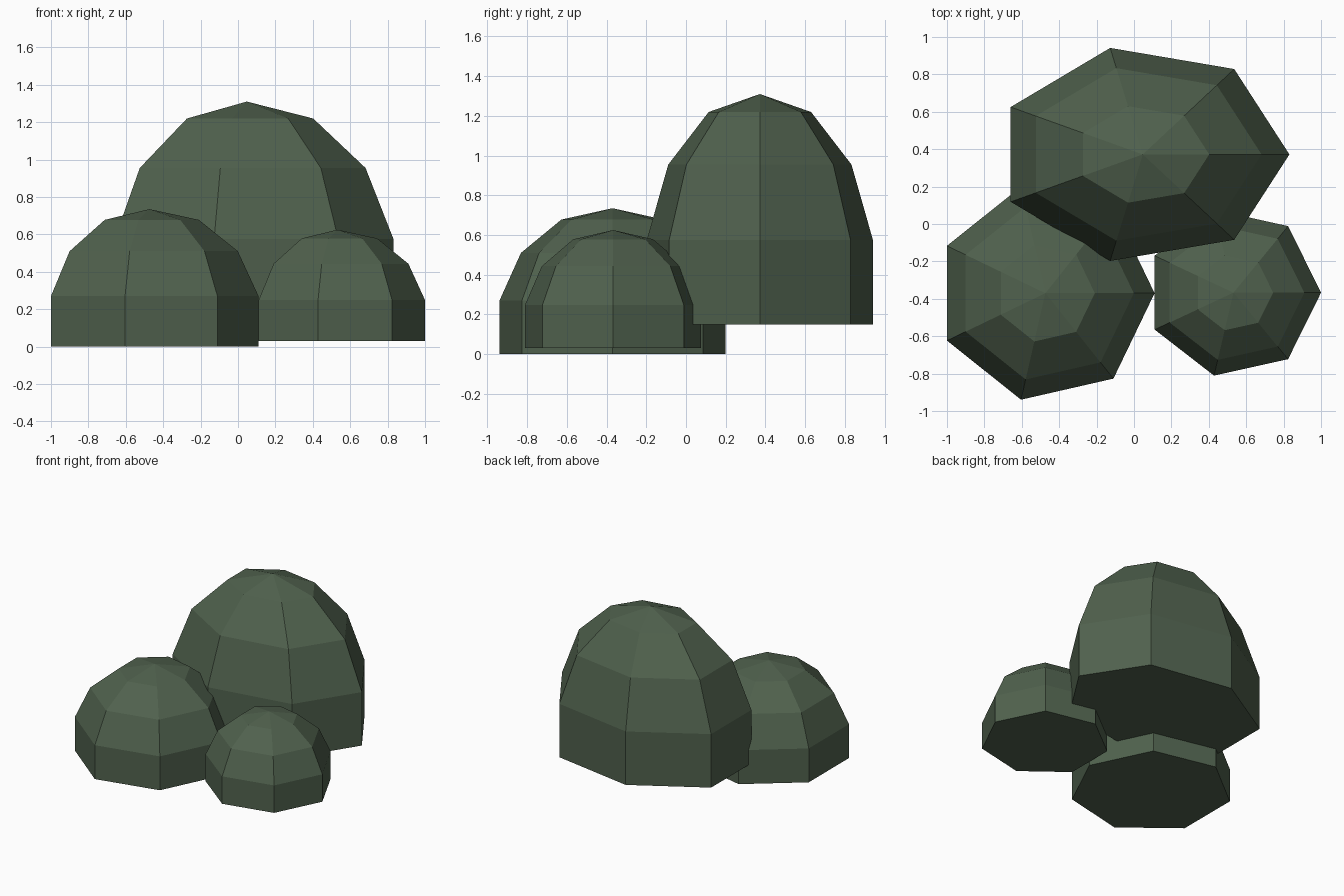
import bpy, bmesh
from math import cos, sin, tau

if "Cube" in bpy.data.objects:
    bpy.data.objects.remove(bpy.data.objects["Cube"])

SIDES = 7
# Dome profile: (radius fraction, height fraction), apex added at the top
PROFILE = [(1, 0), (1, 0.367), (0.81, 0.694), (0.453, 0.922)]

green = bpy.data.materials.new("bush_green")
green.diffuse_color = (0.08, 0.12, 0.075, 1)
green.use_nodes = True
green.node_tree.nodes["Principled BSDF"].inputs["Base Color"].default_value = green.diffuse_color


def dome(name, x, y, rx, ry, z0, z1):
    """Seven-sided faceted dome with a flat closed base."""
    bm = bmesh.new()
    rings = [[bm.verts.new((x + rx * f * cos(tau * i / SIDES),
                            y + ry * f * sin(tau * i / SIDES),
                            z0 + (z1 - z0) * h)) for i in range(SIDES)]
             for f, h in PROFILE]
    apex = bm.verts.new((x, y, z1))
    bm.faces.new(rings[0][::-1])
    for i in range(SIDES):
        j = (i + 1) % SIDES
        for a, b in zip(rings, rings[1:]):
            bm.faces.new((a[i], a[j], b[j], b[i]))
        bm.faces.new((rings[-1][i], rings[-1][j], apex))
    mesh = bpy.data.meshes.new(name)
    bm.to_mesh(mesh)
    bm.free()
    mesh.materials.append(green)
    bpy.context.collection.objects.link(bpy.data.objects.new(name, mesh))


# Tall bush behind, two smaller ones in front
dome("large_bush", 0.047, 0.372, 0.784, 0.584, 0.15, 1.31)
dome("medium_bush", -0.474, -0.37, 0.584, 0.584, 0.0, 0.735)
dome("small_bush", 0.532, -0.367, 0.468, 0.455, 0.03, 0.625)
